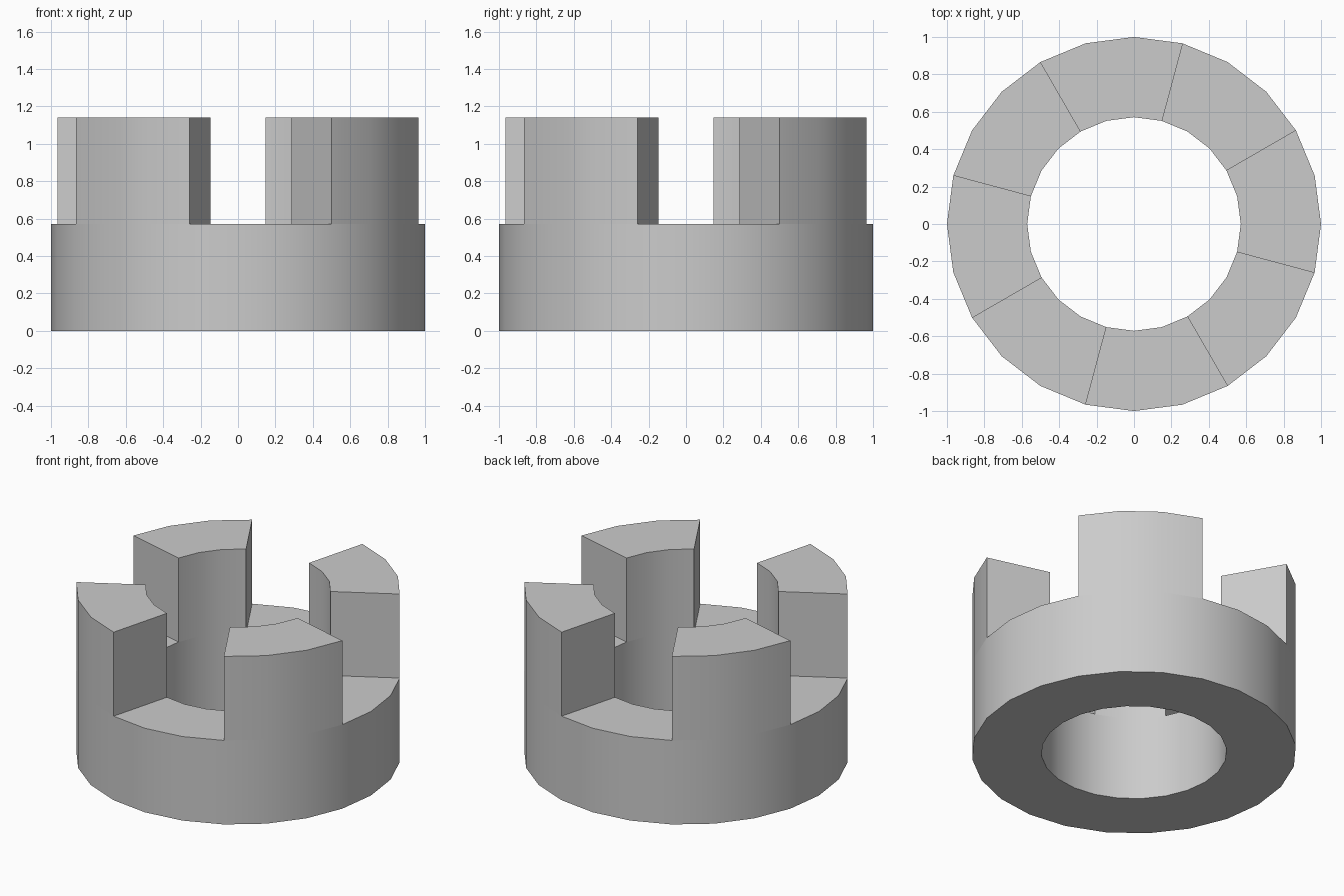
import bpy
import bmesh
from math import cos, sin, tau

SIDES = 24
OUTER, INNER = 1.0, 0.571
STEP = 0.571          # height of the ring, and of the teeth above it

cube = bpy.data.objects.get("Cube")
if cube:
    bpy.data.objects.remove(cube, do_unlink=True)

# Plain grey metal
grey = bpy.data.materials.new("grey_metal")
grey.use_nodes = True
colour = (0.6, 0.6, 0.6, 1)
grey.diffuse_color = colour
grey.node_tree.nodes["Principled BSDF"].inputs["Base Color"].default_value = colour


def raise_faces(bm, faces, height, keep):
    """Extrude faces straight up and return the new top faces."""
    out = bmesh.ops.extrude_face_region(bm, geom=faces, use_keep_orig=keep)["geom"]
    verts = [g for g in out if isinstance(g, bmesh.types.BMVert)]
    bmesh.ops.translate(bm, verts=verts, vec=(0, 0, height))
    return [g for g in out if isinstance(g, bmesh.types.BMFace)]


bm = bmesh.new()

# Flat annulus at the bottom
loops = [[bm.verts.new((r * cos(tau * k / SIDES), r * sin(tau * k / SIDES), 0))
          for k in range(SIDES)] for r in (INNER, OUTER)]
inner, outer = loops
ring = []
for k in range(SIDES):
    n = (k + 1) % SIDES
    ring.append(bm.faces.new((inner[k], outer[k], outer[n], inner[n])))

# Base ring
tops = raise_faces(bm, ring, STEP, True)


def segment(face):
    """Index of the angular segment a face lies in."""
    c = face.calc_center_median()
    return next(k for k in range(SIDES)
                if c.xy.normalized().dot((cos(tau * (k + .5) / SIDES),
                                          sin(tau * (k + .5) / SIDES))) > 0.999)


# Four teeth, each three segments wide with equal gaps
teeth = [f for f in tops if (segment(f) - 2) % 6 < 3]
raise_faces(bm, teeth, STEP, False)

bmesh.ops.recalc_face_normals(bm, faces=bm.faces[:])
mesh = bpy.data.meshes.new("toothed_ring")
bm.to_mesh(mesh)
bm.free()
mesh.materials.append(grey)

coupling = bpy.data.objects.new("toothed_ring", mesh)
bpy.context.collection.objects.link(coupling)
bpy.ops.object.select_all(action="DESELECT")
coupling.select_set(True)
bpy.context.view_layer.objects.active = coupling
bpy.ops.object.shade_smooth_by_angle()
